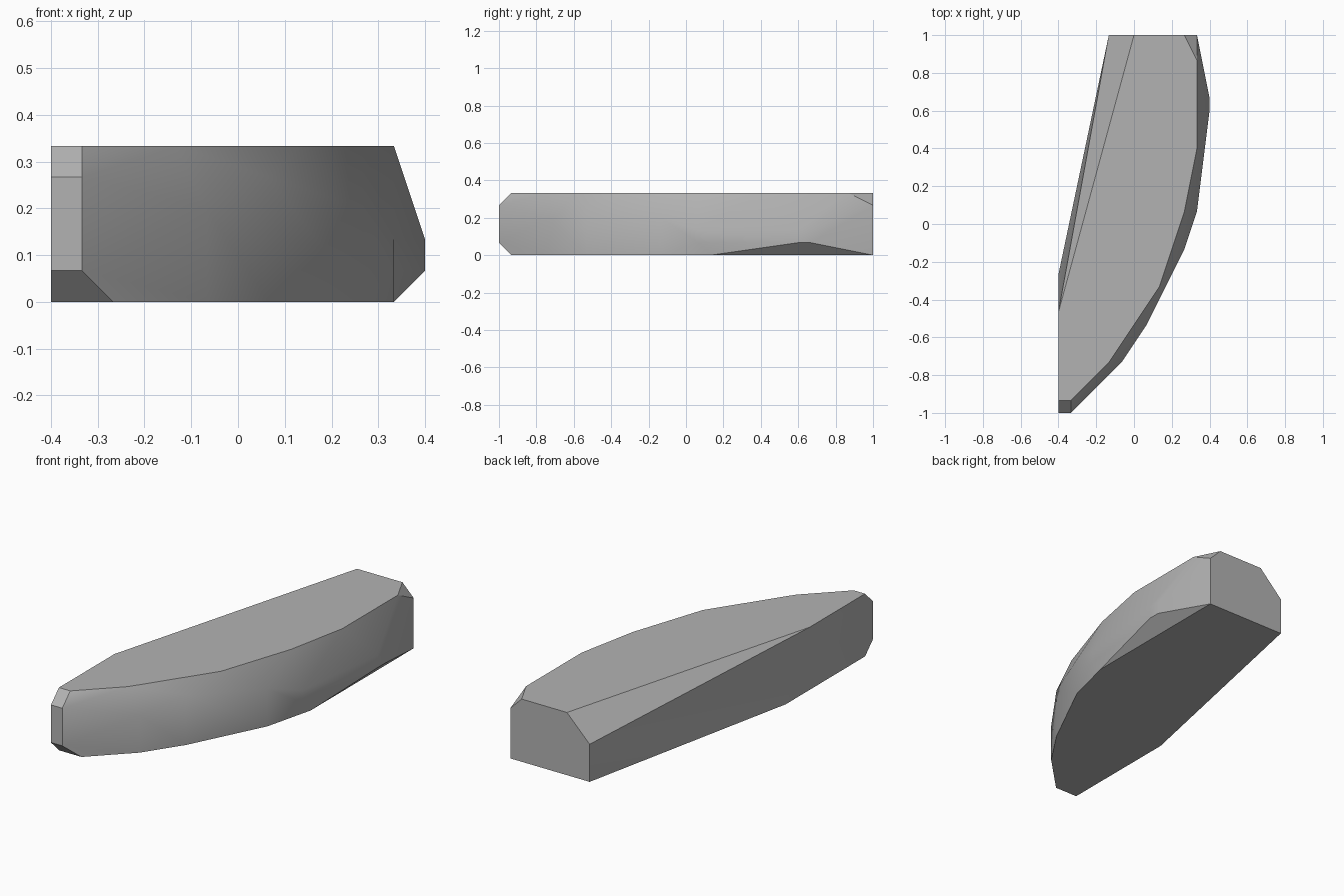
import bpy, bmesh, math

cube = bpy.data.objects.get("Cube")
if cube:
    bpy.data.objects.remove(cube, do_unlink=True)

# Stone grey material
grey = bpy.data.materials.new("stone_grey")
grey.use_nodes = True
colour = (0.45, 0.45, 0.45, 1)
grey.diffuse_color = colour
grey.node_tree.nodes["Principled BSDF"].inputs["Base Color"].default_value = colour

U = 1 / 15  # the stone is cut on a grid of this step

# Outlines in grid steps, each with the heights at which it is reached
top = [(-6, -14), (-5, -14), (-2, -11), (2, -5), (4, 1), (5, 6), (5, 13),
       (4, 15), (0, 15), (-6, -7)]
bottom = [(-6, -14), (-4, -14), (-1, -11), (1, -8), (4, -2), (5, 2),
          (5, 15), (-2, 15), (-6, -4)]
waist = [(-6, -15, 1, 4), (-5, -15, 1, 4), (-1, -11, 1, 3), (1, -8, 0, 4),
         (4, -2, 0, 3), (5, 1, 1, 2), (6, 9, 1, 2), (6, 10, 1, 2),
         (5, 15, 0, 4), (-2, 15, 0, 3)]
points = [(x, y, 5) for x, y in top] + [(x, y, 0) for x, y in bottom]
points += [(x, y, z) for x, y, *heights in waist for z in heights]

# Wrap the outlines in one faceted solid
bm = bmesh.new()
for p in sorted(set(points)):
    bm.verts.new([c * U for c in p])
hull = bmesh.ops.convex_hull(bm, input=bm.verts[:])
loose = [v for v in bm.verts if not v.link_faces]
bmesh.ops.delete(bm, geom=loose, context='VERTS')
bmesh.ops.dissolve_limit(bm, angle_limit=math.radians(1),
                         verts=bm.verts[:], edges=bm.edges[:])
bmesh.ops.recalc_face_normals(bm, faces=bm.faces[:])
mesh = bpy.data.meshes.new("curved_stone")
bm.to_mesh(mesh)
bm.free()
mesh.materials.append(grey)

stone = bpy.data.objects.new("curved_stone", mesh)
bpy.context.collection.objects.link(stone)
bpy.ops.object.select_all(action='DESELECT')
stone.select_set(True)
bpy.context.view_layer.objects.active = stone
bpy.ops.object.shade_smooth_by_angle(angle=math.radians(30))
